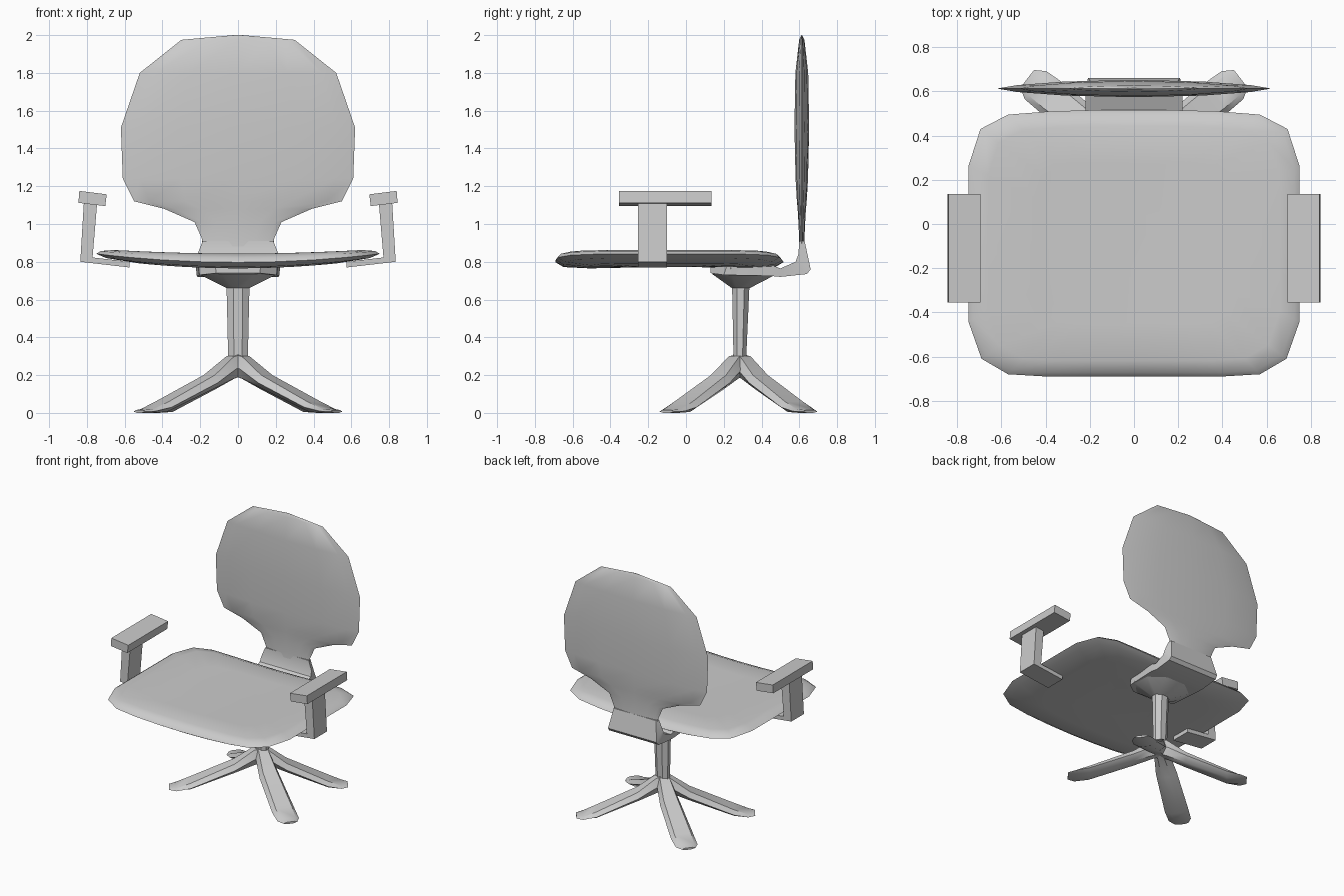
import bpy, math
from mathutils import Vector

if "Cube" in bpy.data.objects:
    bpy.data.objects.remove(bpy.data.objects["Cube"])


def make(name, verts, faces, smooth=None):
    me = bpy.data.meshes.new(name)
    me.from_pydata([tuple(v) for v in verts], [], faces)
    me.validate()
    ob = bpy.data.objects.new(name, me)
    bpy.context.collection.objects.link(ob)
    bpy.ops.object.select_all(action='DESELECT')
    ob.select_set(True)
    bpy.context.view_layer.objects.active = ob
    bpy.ops.object.mode_set(mode='EDIT')
    bpy.ops.mesh.select_all(action='SELECT')
    bpy.ops.mesh.normals_make_consistent(inside=False)
    bpy.ops.object.mode_set(mode='OBJECT')
    if smooth:
        bpy.ops.object.shade_smooth_by_angle(angle=math.radians(smooth))
    return ob


def loft(name, rings, smooth=None):
    """Skin equal-length closed rings and cap both ends."""
    n = len(rings[0])
    faces = [(k * n + i, k * n + (i + 1) % n, (k + 1) * n + (i + 1) % n, (k + 1) * n + i)
             for k in range(len(rings) - 1) for i in range(n)]
    last = (len(rings) - 1) * n
    faces += [tuple(range(n)), tuple(range(last, last + n))]
    return make(name, [p for r in rings for p in r], faces, smooth)


def prism(name, xz, y0, y1, side):
    return loft(name, [[(side * x, y, z) for x, z in xz] for y in (y0, y1)])


# Seat: rounded-square cushion, dished across its width
half = [(0, -.69), (.2, -.69), (.40, -.69), (.57, -.68), (.69, -.61), (.75, -.44), (.75, -.1),
        (.75, .26), (.695, .43), (.57, .495), (.38, .51), (.2, .515), (0, .515)]
outline = half + [(-x, y) for x, y in half[-2:0:-1]]
cy = -.09
levels = [(.3, .77, .045), (.7, .765, .055), (.93, .772, .055), (1, .797, .045),
          (.97, .822, .037), (.88, .843, .025), (.6, .843, .025), (.25, .842, .025)]
loft("seat", [[(x * s, cy + (y - cy) * s, z + c * (x * s / .75) ** 2) for x, y in outline]
              for s, z, c in levels], 40)

# Backrest: lens-shaped rows (height, half width, half thickness)
rows = [(.88, .19, .016), (.92, .19, .014), (1.01, .23, .018), (1.08, .39, .022), (1.12, .55, .026),
        (1.24, .61, .033), (1.51, .62, .039), (1.80, .52, .034), (1.975, .30, .014), (2.0, .02, .002)]
fr = [-1, -.85, -.5, 0, .5, .85, 1]
loft("backrest", [[(f * w, .613 - t * (1 - f * f) ** .7, z) for f in fr] +
                  [(f * w, .613 + t * (1 - f * f) ** .7, z) for f in fr[-2:0:-1]]
                  for z, w, t in rows], 45)

# Bracket running under the seat and up into the backrest
path = [(.13, .79, .13, .74, .12), (.22, .79, .2, .73, .21), (.43, .79, .45, .725, .225),
        (.50, .765, .50, .72, .22), (.58, .80, .64, .735, .22), (.595, .84, .66, .76, .215),
        (.60, .91, .628, .91, .187)]
loft("back_bracket", [[(-w, y0, z0), (w, y0, z0), (w * .97, y1, z1), (-w * .97, y1, z1)]
                      for y0, z0, y1, z1, w in path], 35)


def oval(rx, ry, z, y, n=8):
    return [(rx * math.cos(a), y + ry * math.sin(a), z)
            for a in [2 * math.pi * (i + .5) / n for i in range(n)]]


# Flared hub and centre post
loft("seat_hub", [oval(.062, .05, .66, .29), oval(.225, .185, .735, .31),
                  oval(.23, .185, .77, .31)], 30)
loft("post", [oval(.056, .036, .28, .285), oval(.066, .05, .68, .29)], 30)

# Four splayed legs: (distance, top, bottom, top half width, lower half width)
stations = [(-.02, .31, .20, .03, .045), (.05, .30, .18, .035, .055), (.19, .20, .125, .05, .075),
            (.50, .06, .005, .06, .085), (.60, .02, 0, .055, .08), (.65, .015, 0, .03, .05)]
for label, fx, fy, ln in (("front", .54, -.40, .65), ("back", .50, .385, .61)):
    for side, sn in ((1, "right"), (-1, "left")):
        d = Vector((side * fx, fy, 0)).normalized()
        p = Vector((-d.y, d.x, 0))
        c = Vector((0, .285, 0))
        rings = []
        for r, zt, zb, wt, wl in stations:
            zm = zb + (zt - zb) * .45
            prof = [(-wt, zt), (wt, zt), (wl, zm), (wt * .7, zb), (-wt * .7, zb), (-wl, zm)]
            rings.append([c + d * (r * ln / .65) + p * a + Vector((0, 0, z)) for a, z in prof])
        loft(f"{label}_{sn}_leg", rings, 35)

# Armrests: L-shaped support and tilted pad
for side, sn in ((1, "right"), (-1, "left")):
    prism(f"{sn}_arm_support", [(.815, 1.13), (.835, .80), (.575, .77), (.575, .80),
                                (.77, .823), (.745, 1.12)], -.255, -.10, side)
    prism(f"{sn}_arm_pad", [(.84, 1.175), (.695, 1.157), (.703, 1.095), (.845, 1.112)],
          -.355, .135, side)
